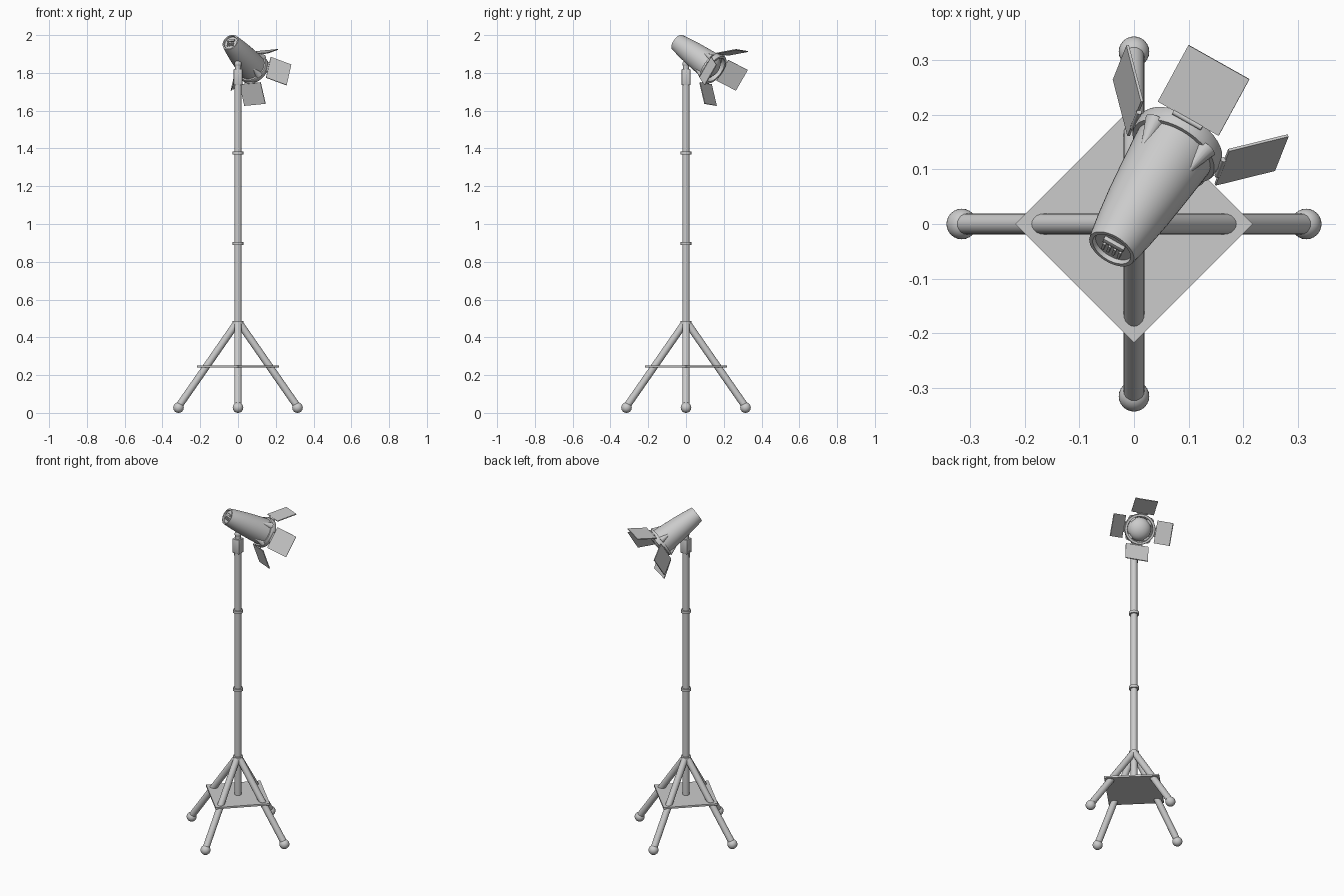
import bpy, bmesh, math
from mathutils import Vector, Matrix

if "Cube" in bpy.data.objects:
    bpy.data.objects.remove(bpy.data.objects["Cube"])

# Lamp head frame: local x = right, y = beam direction, z = up
beam = Vector((.455, .72, -.52)).normalized()
right = Vector((.865, -.49, .086))
right = (right - beam * right.dot(beam)).normalized()
up = right.cross(beam)
HEAD = Matrix((right, beam, up)).transposed().to_4x4()
HEAD.translation = (-.041, -.046, 1.962)
I = Matrix.Identity(4)


def finish(name, bm, m=I):
    bmesh.ops.recalc_face_normals(bm, faces=bm.faces)
    bm.transform(m)
    me = bpy.data.meshes.new(name)
    bm.to_mesh(me)
    bm.free()
    ob = bpy.data.objects.new(name, me)
    bpy.context.collection.objects.link(ob)
    bpy.ops.object.select_all(action='DESELECT')
    ob.select_set(True)
    bpy.context.view_layer.objects.active = ob
    bpy.ops.object.shade_smooth_by_angle(angle=math.radians(35))
    return ob


def rod(name, p, q, r1, r2=None, m=I, seg=20):
    p, q = Vector(p), Vector(q)
    d = q - p
    t = Matrix.Translation((p + q) / 2) @ d.to_track_quat('Z', 'Y').to_matrix().to_4x4()
    bm = bmesh.new()
    bmesh.ops.create_cone(bm, cap_ends=True, segments=seg, radius1=r1,
                          radius2=r1 if r2 is None else r2, depth=d.length, matrix=t)
    return finish(name, bm, m)


def box(name, c, size, m=I, bevel=0):
    bm = bmesh.new()
    bmesh.ops.create_cube(bm, size=1, matrix=Matrix.Translation(c) @ Matrix.Diagonal((*size, 1)))
    if bevel:
        bmesh.ops.bevel(bm, geom=bm.edges[:], offset=bevel, segments=2, affect='EDGES', profile=.5)
    return finish(name, bm, m)


def ball(name, c, r, scale=(1, 1, 1), m=I):
    bm = bmesh.new()
    bmesh.ops.create_uvsphere(bm, u_segments=24, v_segments=14, radius=r,
                              matrix=Matrix.Translation(c) @ Matrix.Diagonal((*scale, 1)))
    return finish(name, bm, m)


def lathe(name, profile, m=I, seg=36):
    """Spin (distance along y, radius) points around the local y axis."""
    bm = bmesh.new()
    vs = [bm.verts.new((r, y, 0)) for y, r in profile]
    es = [bm.edges.new(e) for e in zip(vs, vs[1:])]
    bmesh.ops.spin(bm, geom=vs + es, cent=(0, 0, 0), axis=(0, 1, 0),
                   angle=math.tau, steps=seg)
    bmesh.ops.remove_doubles(bm, verts=bm.verts[:], dist=1e-5)
    return finish(name, bm, m)


# Stand pole with collars
rod("pole", (0, 0, .24), (0, 0, 1.75), .019)
for i, z in enumerate((.478, .897, 1.376)):
    rod(f"pole_collar_{i}", (0, 0, z - .008), (0, 0, z + .008), .028)

# Four splayed legs with ball feet
for i in range(4):
    rot = Matrix.Rotation(i * math.pi / 2, 4, 'Z')
    rod(f"leg_{i}", (.008, 0, .475), (.315, 0, .033), .019, m=rot)
    ball(f"foot_{i}", (.315, 0, .028), .028, m=rot)

# Square brace plate turned 45 degrees
side = .217 * math.sqrt(2)
box("brace_plate", (0, 0, .245), (side, side, .011), Matrix.Rotation(math.pi / 4, 4, 'Z'))

# Mount under the lamp
box("mount_block", (0, 0, 1.778), (.046, .046, .086), bevel=.003)
rod("mount_neck", (0, 0, 1.815), (0, 0, 1.85), .016)
ball("mount_swivel", (0, 0, 1.848), .019)
rod("mount_lever", (-.021, 0, 1.75), (-.024, 0, 1.712), .004, seg=10)

# Lamp housing: rimmed back, swelling barrel, open front
lathe("lamp_housing", [(.008, 0), (.008, .037), (0, .039), (0, .046), (.006, .0475),
                       (.05, .055), (.11, .063), (.17, .069), (.225, .074), (.25, .076),
                       (.25, .068), (.235, .066), (.235, 0)], HEAD)
lathe("front_ring", [(.248, .072), (.248, .084), (.252, .086), (.276, .086), (.28, .084),
                     (.28, .072), (.248, .072)], HEAD)
ball("lens", (0, .238, 0), .066, (1, .75, 1), HEAD)

# Vent and switch panel on the back
box("back_panel", (0, .005, .012), (.042, .010, .011), HEAD, .001)
for i in range(4):
    box(f"back_vent_{i}", ((i - 1.5) * .011, .006, -.011), (.005, .008, .018), HEAD)

# Barn doors around the front, with brackets between them
flare = math.atan2(.078, .09)
for i, side_name in enumerate(("top", "right", "bottom", "left")):
    turn = HEAD @ Matrix.Rotation(i * math.pi / 2, 4, 'Y')
    door = turn @ Matrix.Translation((0, .269, .091)) @ Matrix.Rotation(flare, 4, 'X')
    box(f"{side_name}_door", (0, .0595, 0), (.128, .119, .005), door)
    rod(f"{side_name}_hinge", (-.03, .267, .089), (.03, .267, .089), .005, m=turn, seg=12)
    diag = turn @ Matrix.Rotation(math.pi / 4, 4, 'Y')
    rod(f"door_bracket_{i}", (0, .195, .066), (0, .255, .074), .004, .020, diag, 16)
